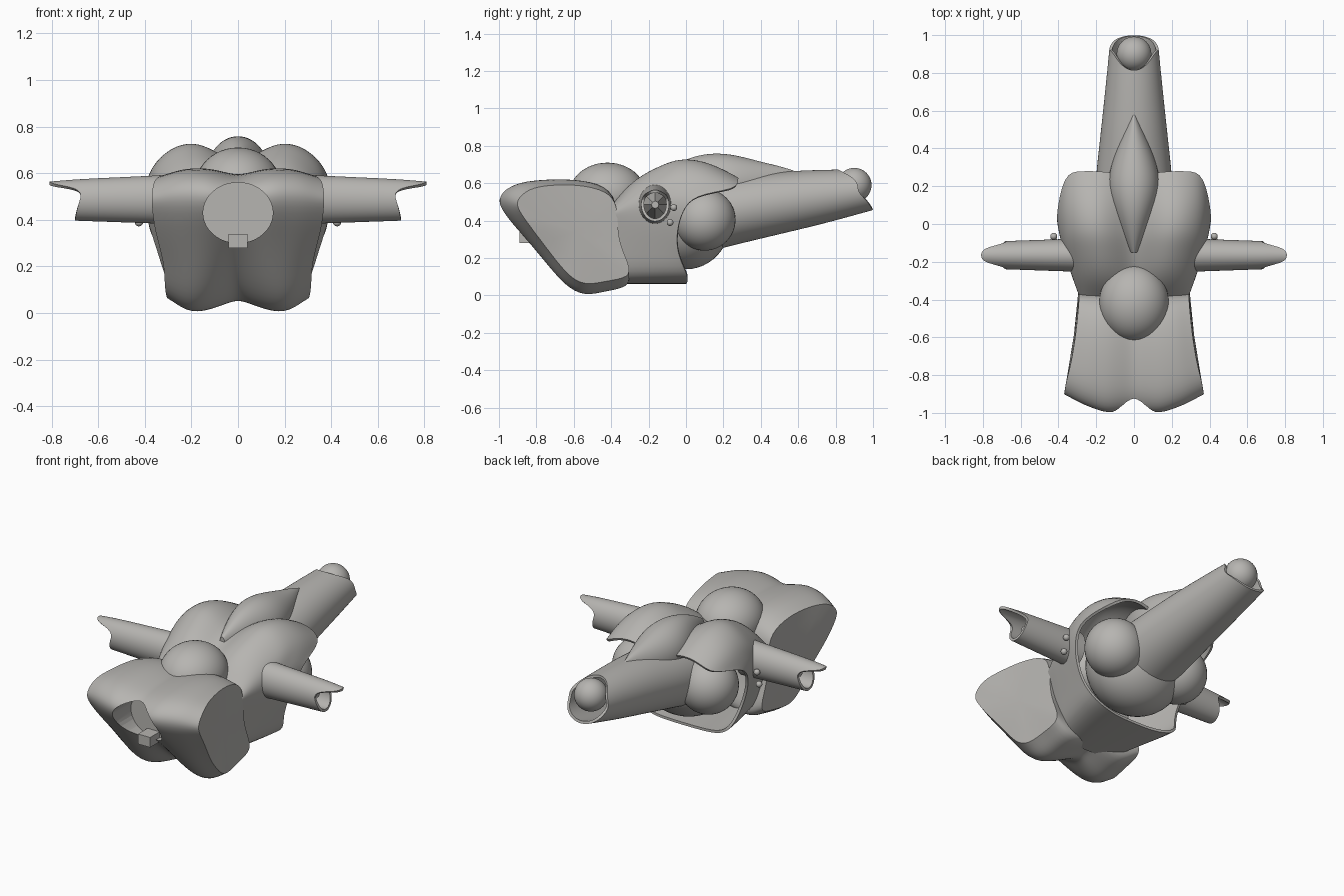
import bpy, bmesh, math
from mathutils import Vector

if "Cube" in bpy.data.objects:
    bpy.data.objects.remove(bpy.data.objects["Cube"])

grey = bpy.data.materials.new("warm_grey")
grey.use_nodes = True
grey.diffuse_color = (0.47, 0.46, 0.44, 1)
grey.node_tree.nodes["Principled BSDF"].inputs["Base Color"].default_value = grey.diffuse_color


def table(rows, t):
    """Linear lookup: rows of (key, value, ...)."""
    if t <= rows[0][0]:
        return rows[0][1:]
    for a, b in zip(rows, rows[1:]):
        if t <= b[0]:
            f = (t - a[0]) / (b[0] - a[0])
            return tuple(p + (q - p) * f for p, q in zip(a[1:], b[1:]))
    return rows[-1][1:]


def finish(obj, angle=40):
    bpy.ops.object.select_all(action='DESELECT')
    obj.select_set(True)
    bpy.context.view_layer.objects.active = obj
    for m in list(obj.modifiers):
        bpy.ops.object.modifier_apply(modifier=m.name)
    bpy.ops.object.shade_smooth_by_angle(angle=math.radians(angle))


def loft(name, rings, caps=False, wall=0):
    """Skin closed rings; caps keep a hard rim, wall makes an open shell."""
    bm = bmesh.new()
    vs = [[bm.verts.new(p) for p in r] for r in rings]
    n = len(rings[0])
    for a, b in zip(vs, vs[1:]):
        for i in range(n):
            bm.faces.new((a[i], a[(i + 1) % n], b[(i + 1) % n], b[i]))
    if caps:
        crease = bm.edges.layers.float.new("crease_edge")
        for r in (vs[0], vs[-1]):
            for e in bm.faces.new(r).edges:
                e[crease] = 1.0
    bmesh.ops.recalc_face_normals(bm, faces=bm.faces)
    me = bpy.data.meshes.new(name)
    bm.to_mesh(me)
    bm.free()
    me.materials.append(grey)
    obj = bpy.data.objects.new(name, me)
    bpy.context.collection.objects.link(obj)
    obj.modifiers.new("round", 'SUBSURF').levels = 2
    if wall:
        s = obj.modifiers.new("wall", 'SOLIDIFY')
        s.thickness, s.offset = wall, -1
    finish(obj)
    return obj


def ball(name, loc, radii):
    bpy.ops.mesh.primitive_uv_sphere_add(segments=40, ring_count=24, location=loc)
    obj = bpy.context.object
    obj.name = name
    obj.scale = radii
    obj.data.materials.append(grey)
    finish(obj)
    return obj


def circle(n):
    return [(math.cos(i * math.tau / n), math.sin(i * math.tau / n)) for i in range(n)]


# Nose: side profile swept across, with two chin lobes and a bowed front
profile = [(-1.01, .54), (-.93, .6), (-.8, .62), (-.6, .625), (-.42, .59), (-.36, .48),
           (-.37, .28), (-.3, .12), (-.3, .04), (-.43, .02), (-.55, -.01), (-.66, .05),
           (-.77, .18), (-.9, .34), (-1, .46)]
front_bow = [(0, .02), (.38, 0), (.7, .04), (1, .1)]
rings = []
for s in (-1, -.9, -.75, -.58, -.38, -.18, 0, .18, .38, .58, .75, .9, 1):
    ring = []
    for y, z in profile:
        half = table([(-1, .37), (-.91, .36), (-.75, .32), (-.4, .29)], y)[0]
        if z < .3 and y < -.6:
            half = .315
        low = max(0, 1 - z / .42)
        groove = max(0, 1 - abs(s) / .5) * low
        edge = max(0, abs(s) - .7) / .3
        front = max(0, (-.5 - y) / .5)
        yy = y + front * table(front_bow, abs(s))[0] + .08 * groove * (y < -.5)
        zz = z + .055 * groove + .06 * edge * low - .03 * edge * (z > .5)
        zz -= .03 * max(0, 1 - abs(s) / .4) * (z > .5)
        ring.append((s * half, yy, zz))
    rings.append(ring)
nose = loft("nose_hull", rings, caps=True)

# Round intake cut into the nose, with a small tab below it
bpy.ops.mesh.primitive_cylinder_add(vertices=40, depth=.4, location=(0, -1.0, .43),
                                    rotation=(math.pi / 2, 0, 0))
cutter = bpy.context.object
cutter.scale = (.15, .13, 1)
cut = nose.modifiers.new("intake", 'BOOLEAN')
cut.operation, cut.object, cut.solver = 'DIFFERENCE', cutter, 'EXACT'
finish(nose)
bpy.data.objects.remove(cutter)
bpy.ops.mesh.primitive_cube_add(size=1, location=(0, -.83, .31))
tab = bpy.context.object
tab.name = "intake_tab"
tab.scale = (.08, .12, .06)
tab.data.materials.append(grey)

# Canopy dome
ball("canopy", (0, -.42, .54), (.185, .205, .17))

# Shoulder shell: half section (x, z, rear end y), mirrored, open at the rear
half = [(0, .63, .25), (.1, .70, .27), (.2, .74, .28), (.3, .71, .28), (.385, .63, .27),
        (.42, .54, .04), (.415, .45, -.02), (.39, .35, -.05), (.345, .22, -.05),
        (.3, .09, .02), (.15, .06, 0), (0, .06, 0)]
section = half + [(-x, z, e) for x, z, e in half[-2:0:-1]]
swell = [(-.4, .68, .2), (-.3, .77, .58), (-.2, .85, .8), (-.05, .96, 1),
         (.05, .99, 1), (.15, 1, .91), (.28, .96, .68)]
rings = []
for k in range(9):
    ring = []
    for x, z, end in section:
        y = -.39 + (end + .39) * k / 8
        w, t = table(swell, y)
        ring.append((x * w, y, .42 + (z - .42) * (t if z > .42 else 1)))
    rings.append(ring)
loft("shoulder_shell", rings, wall=.015)

# Inner core and hip balls filling the shell
ball("inner_core", (0, 0, .4), (.28, .24, .26))
for side, tag in ((1, "left"), (-1, "right")):
    ball(tag + "_hip_ball", (side * .22, .1, .405), (.165, .165, .165))

# Tail: tapering tube with a scooped open end
tail_shape = [(0, .22, .62, .2), (.25, .205, .64, .265), (.5, .177, .665, .325),
              (.75, .15, .675, .385), (1, .125, .675, .455)]
tail_end = [(-1, 1), (-.5, .97), (0, .92), (.5, .92), (.8, .86), (1, .81)]
rings = []
for k in range(8):
    ring = []
    for c, s in circle(20):
        y = table(tail_end, s)[0] * k / 7
        w, top, bottom = table(tail_shape, y)
        ring.append((c * w, y, (top + bottom) / 2 + s * (top - bottom) / 2))
    rings.append(ring)
loft("tail_tube", rings, wall=.015)
ball("tail_ball", (0, .9, .59), (.092, .092, .092))

# Spine fairing over the shoulders and tail
spine = [(-.15, .02, .65), (-.07, .06, .7), (.04, .105, .75), (.15, .14, .768),
         (.26, .142, .758), (.4, .095, .718), (.52, .045, .69), (.6, .008, .66)]
loft("spine_fairing", [[(c * w, y, .6 + s * (z - .6)) for c, s in circle(14)]
                       for y, w, z in spine], caps=True)

# Arms: open tubes with a long upper lip, inner plug and two studs
arm_end = [(-1, .7), (-.4, .69), (.3, .67), (.6, .7), (.85, .8), (1, .81)]
for side, tag in ((1, "left"), (-1, "right")):
    rings = []
    for k in range(7):
        ring = []
        for c, s in circle(20):
            x = .28 + (table(arm_end, s)[0] - .28) * k / 6
            w, top, bottom = table([(.28, .09, .595, .38), (.7, .075, .575, .395),
                                    (.8, .065, .565, .41)], x)
            ring.append((side * x, -.165 + c * w, (top + bottom) / 2 + s * (top - bottom) / 2))
        rings.append(ring)
    loft(tag + "_arm", rings, wall=.015)
    bpy.ops.mesh.primitive_cone_add(vertices=8, radius1=.08, radius2=.02, depth=.25,
                                    location=(side * .52, -.165, .485),
                                    rotation=(0, side * math.pi / 2, 0))
    plug = bpy.context.object
    plug.name = tag + "_arm_plug"
    plug.data.materials.append(grey)
    for y, z, level in ((-.065, .47, "upper"), (-.085, .39, "lower")):
        ball(f"{tag}_{level}_stud", (side * .425, y, z), (.018, .018, .018))
